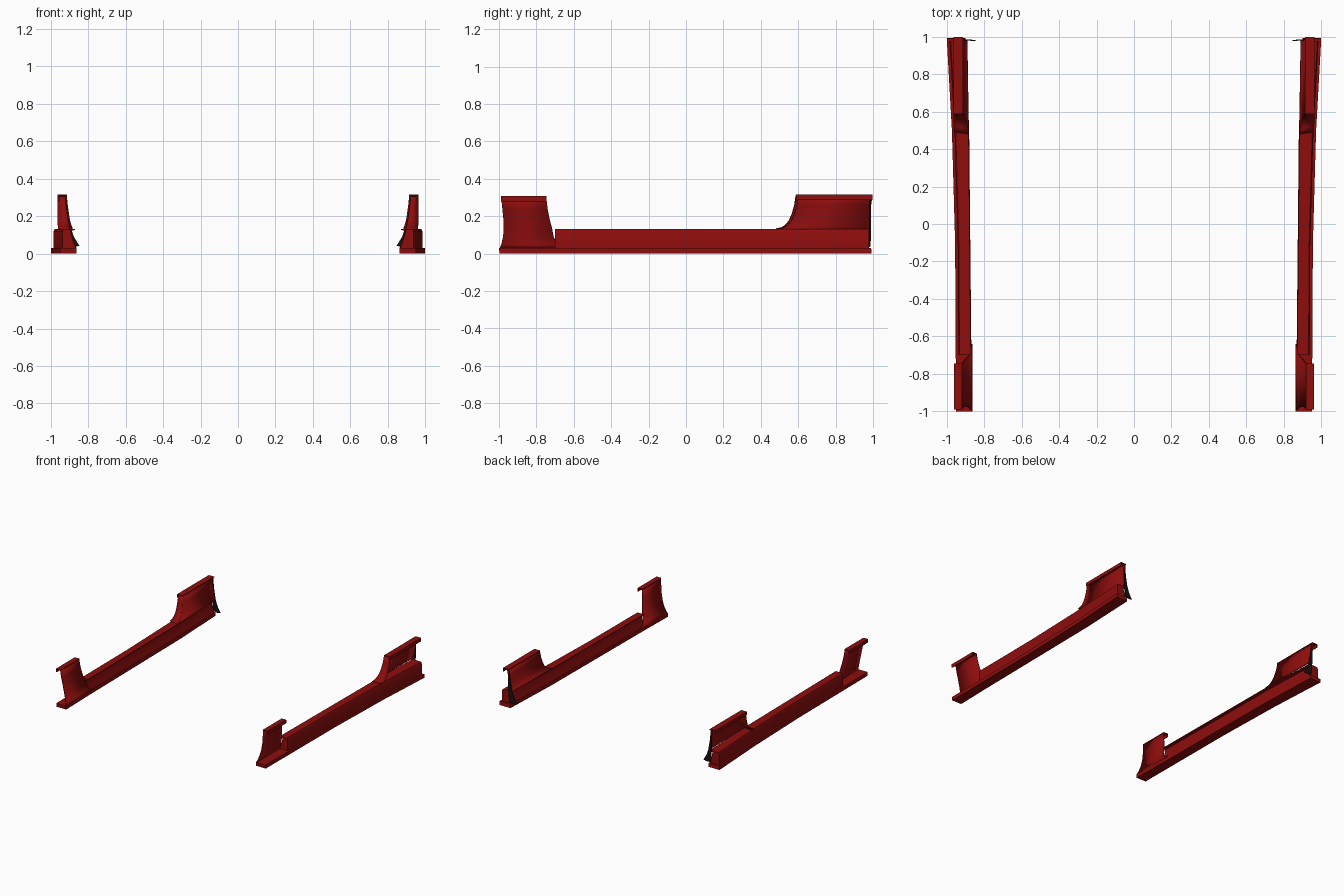
import bpy

if "Cube" in bpy.data.objects:
    bpy.data.objects.remove(bpy.data.objects["Cube"])

def material(name, col):
    m = bpy.data.materials.new(name)
    m.diffuse_color = (*col, 1)
    m.use_nodes = True
    m.node_tree.nodes["Principled BSDF"].inputs["Base Color"].default_value = m.diffuse_color
    return m

RED = material("dark_red", (0.27, 0.004, 0.004))
BLACK = material("black", (0.012, 0.005, 0.005))

def build(name, verts, faces, mat=RED, thick=0, smooth=True):
    """Make a right-hand part and mirror it to the left side."""
    me = bpy.data.meshes.new(name)
    me.from_pydata(verts, [], faces)
    ob = bpy.data.objects.new(name, me)
    bpy.context.collection.objects.link(ob)
    me.materials.append(mat)
    bpy.context.view_layer.objects.active = ob
    ob.select_set(True)
    bpy.ops.object.mode_set(mode='EDIT')
    bpy.ops.mesh.select_all(action='SELECT')
    bpy.ops.mesh.normals_make_consistent(inside=False)
    bpy.ops.object.mode_set(mode='OBJECT')
    if smooth:
        bpy.ops.object.shade_smooth_by_angle()
    ob.select_set(False)
    if thick:
        s = ob.modifiers.new("thickness", 'SOLIDIFY')
        s.thickness, s.offset = thick, 0
    ob.modifiers.new("mirror", 'MIRROR')
    return ob

def loft(name, rows, closed=False, **kw):
    """Skin equal-length rows of points; closed rows get end caps."""
    n = len(rows[0])
    verts = [p for r in rows for p in r]
    faces = [(i*n+j, i*n+(j+1) % n, (i+1)*n+(j+1) % n, (i+1)*n+j)
             for i in range(len(rows)-1) for j in range(n if closed else n-1)]
    if closed:
        faces += [tuple(range(n)), tuple(range(len(verts)-n, len(verts)))]
    return build(name, verts, faces, **kw)

def lerp(table, t):
    for (a, u), (b, v) in zip(table, table[1:]):
        if t <= b:
            return u + (v-u)*(t-a)/(b-a)
    return table[-1][1]

# inner and outer plan edges of the skirt along y
INNER = [(-1, .862), (-.7, .868), (.5, .88), (1, .90)]
OUTER = [(-1, .95), (-.1, .955), (.5, .972), (1, 1.0)]
def xi(y): return lerp(INNER, y)
def xo(y): return lerp(OUTER, y)

# bottom strip, full length
loft("base_strip", [[(xi(y), y, 0), (xo(y), y, 0), (xo(y), y-.003, .03), (xi(y), y-.003, .03)]
                    for y in (-.997, -.7, -.1, .5, .993)], closed=True)

# sill body with recessed inner wall and a thin top lip
def sill(y):
    a, b = xi(y), xo(y)-.014
    return [(b, y, .03), (b, y, .118), (b-.006, y, .13), (a+.003, y, .132), (a+.003, y, .126),
            (a+.026, y, .122), (a+.021, y, .09), (a+.012, y, .06), (a+.002, y, .03)]
loft("sill_body", [sill(y) for y in (-.7, -.1, .5, .978)], closed=True)

# front wheel-side panel: z, x, front y, back y
FRONT = [(.03, .866, -.995, -.64), (.05, .874, -.987, -.69), (.09, .886, -.978, -.708),
         (.13, .896, -.975, -.715), (.18, .906, -.976, -.728), (.24, .915, -.982, -.74),
         (.30, .921, -.988, -.747)]
loft("front_panel", [[(x, y0, z), (x, y1, z)] for z, x, y0, y1 in FRONT], thick=.006)

# rear panel with arched leading edge
REAR = [(.132, .884, .48, .982), (.138, .887, .51, .982), (.15, .892, .53, .98),
        (.175, .899, .551, .981), (.21, .905, .567, .984), (.26, .912, .581, .99),
        (.31, .917, .588, .997)]
loft("rear_panel", [[(x, y0, z), (x+.008, y1, z)] for z, x, y0, y1 in REAR], thick=.006)

# lip following the arch outward
loft("rear_arch_lip", [[(x, y0, z), (.962, y0+.012, z)] for z, x, y0, y1 in REAR], thick=.005)

# folded top flanges
def flange(name, x0, x1, y0, y1, top):
    prof = [(x0, top), (x1, top), (x1, top-.028), (x1-.006, top-.028),
            (x1-.006, top-.006), (x0, top-.006)]
    loft(name, [[(x, y, z) for x, z in prof] for y in (y0, y1)], closed=True, smooth=False)
flange("front_top_flange", .918, .96, -.99, -.745, .307)
flange("rear_top_flange", .914, .964, .588, .998, .315)

# dark curved fin closing the rear end
FIN = [(.918, .312), (.928, .312), (.922, .13), (.915, .04), (.87, .036), (.846, .042),
       (.858, .06), (.876, .09), (.893, .14), (.906, .21)]
loft("rear_end_fin", [[(x, y + (.92-x)*-.08, z) for x, z in FIN] for y in (.982, .988)],
     closed=True, mat=BLACK, smooth=False)
